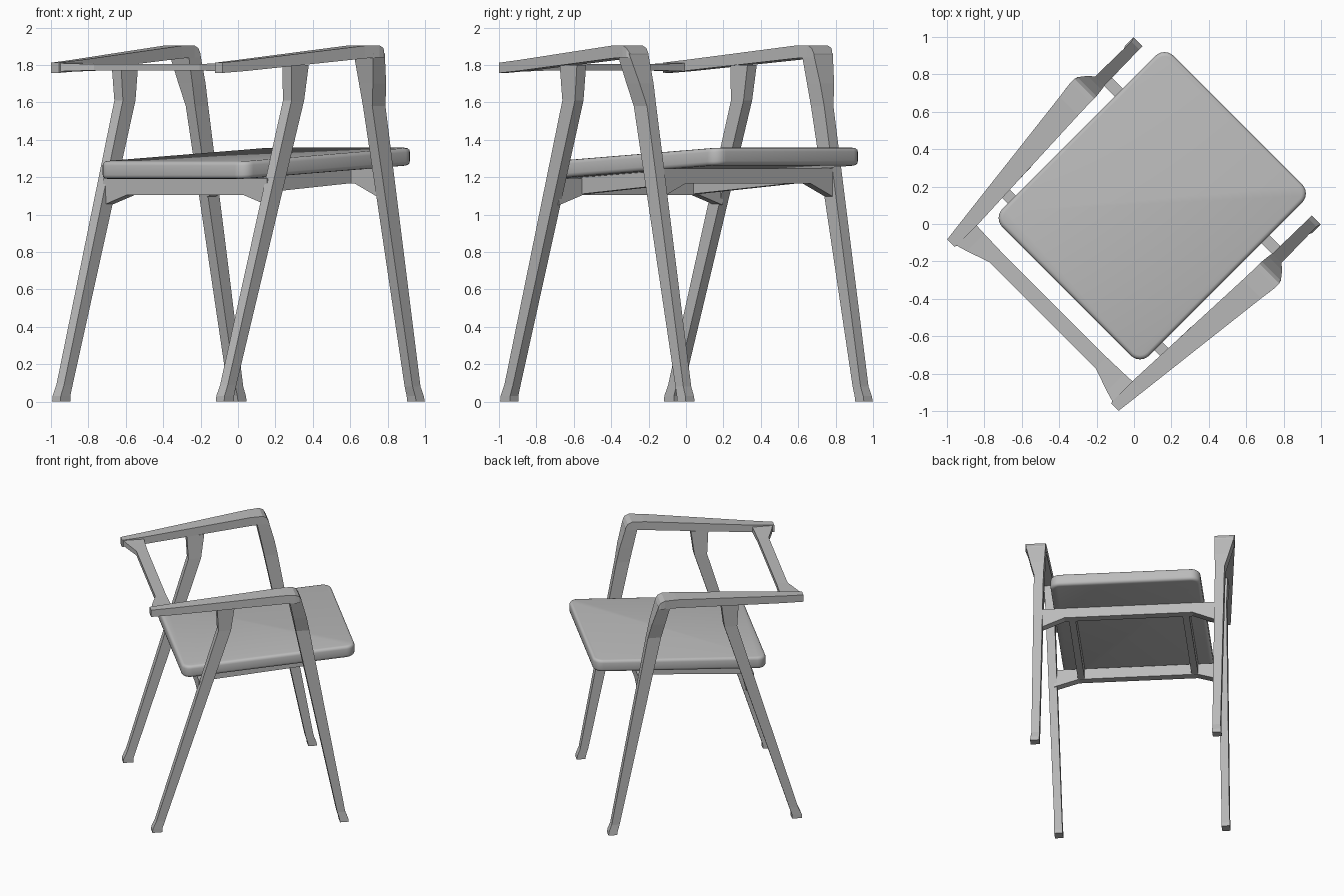
import bpy
import bmesh
import math

if "Cube" in bpy.data.objects:
    bpy.data.objects.remove(bpy.data.objects["Cube"])

grey = bpy.data.materials.new("warm_grey")
grey.use_nodes = True
grey.diffuse_color = (0.5, 0.5, 0.5, 1)
grey.node_tree.nodes["Principled BSDF"].inputs["Base Color"].default_value = (0.5, 0.5, 0.5, 1)


def finish(name, bm, mirror=False, smooth=False):
    """Turn a bmesh into an object; local x is the chair's facing direction."""
    bmesh.ops.recalc_face_normals(bm, faces=bm.faces)
    mesh = bpy.data.meshes.new(name)
    bm.to_mesh(mesh)
    bm.free()
    mesh.materials.append(grey)
    obj = bpy.data.objects.new(name, mesh)
    bpy.context.collection.objects.link(obj)
    obj.rotation_euler.z = math.radians(45)
    if mirror:
        mod = obj.modifiers.new("mirror", 'MIRROR')
        mod.use_axis = (False, True, False)
    if smooth:
        bpy.ops.object.select_all(action='DESELECT')
        obj.select_set(True)
        bpy.context.view_layer.objects.active = obj
        bpy.ops.object.shade_smooth_by_angle(angle=math.radians(35))
    return obj


def loft(name, rings, mirror=True, capped=True):
    """Skin a row of four-cornered sections."""
    bm = bmesh.new()
    loops = [[bm.verts.new(p) for p in ring] for ring in rings]
    for a, b in zip(loops, loops[1:]):
        for i in range(4):
            j = (i + 1) % 4
            bm.faces.new((a[i], a[j], b[j], b[i]))
    if capped:
        bm.faces.new(loops[0])
        bm.faces.new(loops[-1])
    return finish(name, bm, mirror)


def level(z, x0, x1, y0, y1):
    return [(x0, y0, z), (x1, y0, z), (x1, y1, z), (x0, y1, z)]


def along_x(x, y0, y1, z0, z1):
    return [(x, y0, z0), (x, y1, z0), (x, y1, z1), (x, y0, z1)]


def along_y(y, x0, x1, z0, z1):
    return [(x0, y, z0), (x1, y, z0), (x1, y, z1), (x0, y, z1)]


# Legs, with small splayed feet and flared tops
loft("front_legs", [
    level(0, 0.64, 0.705, 0.64, 0.708),
    level(0.03, 0.635, 0.70, 0.64, 0.705),
    level(0.08, 0.62, 0.68, 0.64, 0.70),
    level(1.58, 0.31, 0.41, 0.635, 0.705),
    level(1.70, 0.285, 0.385, 0.63, 0.735),
    level(1.86, 0.25, 0.34, 0.625, 0.77),
])
loft("back_legs", [
    level(0, -0.755, -0.68, 0.588, 0.65),
    level(0.03, -0.752, -0.68, 0.588, 0.65),
    level(0.09, -0.725, -0.66, 0.59, 0.648),
    level(1.61, -0.265, -0.17, 0.605, 0.67),
    level(1.80, -0.275, -0.145, 0.61, 0.68),
])

# Tapered armrests with a rounded front end
loft("armrests", [
    along_x(-0.765, 0.59, 0.648, 1.757, 1.812),
    along_x(-0.60, 0.588, 0.668, 1.768, 1.826),
    along_x(0.20, 0.622, 0.762, 1.835, 1.903),
    along_x(0.295, 0.625, 0.775, 1.84, 1.905),
    along_x(0.325, 0.625, 0.775, 1.84, 1.89),
    along_x(0.342, 0.625, 0.765, 1.84, 1.86),
])

# Slim back rail swelling towards the armrests
loft("back_rest", [
    along_y(-0.60, -0.755, -0.60, 1.765, 1.81),
    along_y(-0.53, -0.735, -0.603, 1.768, 1.807),
    along_y(-0.40, -0.69, -0.607, 1.77, 1.805),
    along_y(0.40, -0.69, -0.607, 1.77, 1.805),
    along_y(0.53, -0.735, -0.603, 1.768, 1.807),
    along_y(0.60, -0.755, -0.60, 1.765, 1.81),
], mirror=False)


# Cross rails under the seat, deeper where they meet the legs
def cross_rail(name, x, low, high, end_low, reach):
    rows = [(-reach, end_low), (-reach + 0.18, low), (reach - 0.18, low), (reach, end_low)]
    loft(name, [along_y(y, x - 0.03, x + 0.03, z, high) for y, z in rows], mirror=False)


cross_rail("back_cross_rail", -0.37, 1.105, 1.192, 1.05, 0.62)
cross_rail("front_cross_rail", 0.44, 1.165, 1.245, 1.09, 0.655)

# Bearers running from rail to rail
loft("seat_bearers", [
    along_x(-0.37, 0.395, 0.445, 1.108, 1.20),
    along_x(0.44, 0.395, 0.445, 1.17, 1.245),
])

# Cushioned seat rising gently to the front
bm = bmesh.new()
bmesh.ops.create_cube(bm, size=1)
for v in bm.verts:
    v.co.x *= 1.295
    v.co.y *= 1.11
    v.co.z *= 0.094
upright = [e for e in bm.edges if abs(e.verts[0].co.z - e.verts[1].co.z) > 0.01]
bmesh.ops.bevel(bm, geom=upright, offset=0.07, segments=6, profile=0.5, affect='EDGES')
rims = [e for e in bm.edges if abs(e.verts[0].co.z - e.verts[1].co.z) < 0.001]
bmesh.ops.bevel(bm, geom=rims, offset=0.022, segments=3, profile=0.5, affect='EDGES')
for v in bm.verts:
    v.co.x += 0.138
    v.co.z += 1.274 + 0.058 * (v.co.x - 0.138)
finish("seat", bm, smooth=True)
